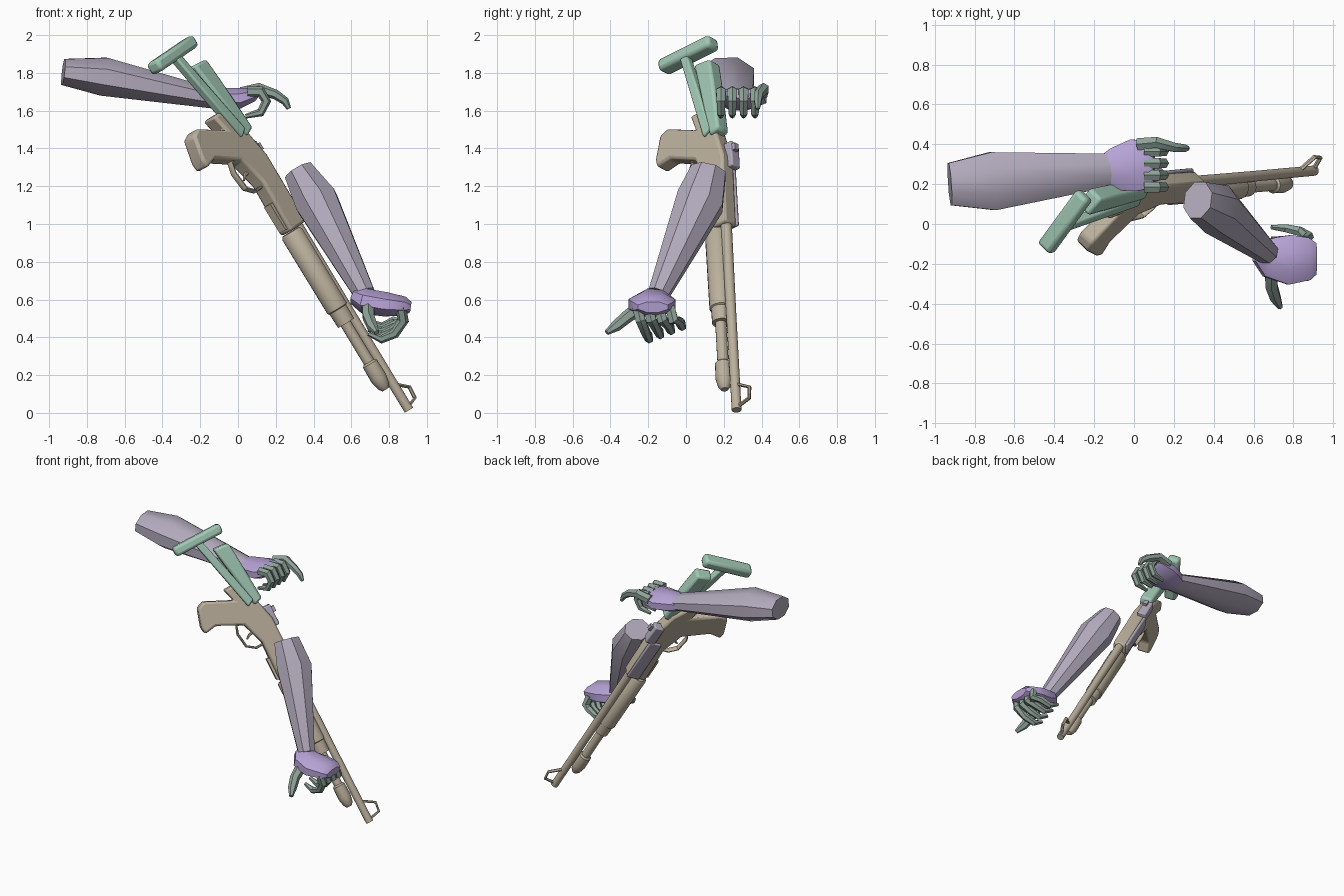
import bpy, bmesh
from mathutils import Vector, Matrix

if "Cube" in bpy.data.objects:
    bpy.data.objects.remove(bpy.data.objects["Cube"])


def material(name, rgb):
    m = bpy.data.materials.new(name)
    m.use_nodes = True
    m.diffuse_color = (*rgb, 1)
    m.node_tree.nodes["Principled BSDF"].inputs["Base Color"].default_value = (*rgb, 1)
    return m


TAN = material("tan metal", (.50, .435, .335))
GREEN = material("pale green", (.36, .58, .46))
LILAC = material("grey lilac", (.44, .40, .50))
PURPLE = material("soft purple", (.48, .37, .68))
SAGE = material("sage grey", (.27, .36, .31))

# Gun frame: local x runs to the muzzle, z towards the sights
fwd = Vector((.517, .048, -.854)).normalized()
up = Vector((.55, .75, .37))
up = (up - fwd * up.dot(fwd)).normalized()
left = up.cross(fwd)
GUN = Matrix((fwd, left, up)).transposed().to_4x4()
GUN.translation = (.905, .268, .015)
WORLD = Matrix.Identity(4)


def finish(name, bm, mat, frame, bevel=0):
    bmesh.ops.recalc_face_normals(bm, faces=bm.faces)
    bm.transform(frame)
    mesh = bpy.data.meshes.new(name)
    bm.to_mesh(mesh)
    bm.free()
    mesh.materials.append(mat)
    ob = bpy.data.objects.new(name, mesh)
    bpy.context.collection.objects.link(ob)
    if bevel:
        mod = ob.modifiers.new("soft edges", "BEVEL")
        mod.width, mod.segments = bevel, 2
    bpy.ops.object.select_all(action="DESELECT")
    ob.select_set(True)
    bpy.context.view_layer.objects.active = ob
    bpy.ops.object.shade_smooth_by_angle(angle=.6)
    return ob


def loft(name, path, radii, mat, side=(0, 1, 0), sides=8, frame=WORLD):
    """Elliptical rings along a path; a radius is a number or (side, other)."""
    from math import cos, sin, tau
    bm = bmesh.new()
    path = [Vector(p) for p in path]
    rings = []
    for i, p in enumerate(path):
        t = (path[min(i + 1, len(path) - 1)] - path[max(i - 1, 0)]).normalized()
        s = Vector(side)
        s = (s - t * s.dot(t)).normalized()
        n = t.cross(s)
        w, h = radii[i] if isinstance(radii[i], tuple) else (radii[i], radii[i])
        angles = [tau * (k + .5) / sides for k in range(sides)]
        rings.append([bm.verts.new(p + s * w * cos(a) + n * h * sin(a)) for a in angles])
    for r0, r1 in zip(rings, rings[1:]):
        for k in range(sides):
            j = (k + 1) % sides
            bm.faces.new((r0[k], r0[j], r1[j], r1[k]))
    bm.faces.new(rings[0])
    bm.faces.new(rings[-1])
    return finish(name, bm, mat, frame)


def plate(name, outline, y0, y1, mat, bevel=0):
    """Side profile of the gun extruded across its width."""
    bm = bmesh.new()
    a = [bm.verts.new((x, y0, z)) for x, z in outline]
    b = [bm.verts.new((x, y1, z)) for x, z in outline]
    bm.faces.new(a)
    bm.faces.new(b)
    for i in range(len(a)):
        j = (i + 1) % len(a)
        bm.faces.new((a[i], a[j], b[j], b[i]))
    return finish(name, bm, mat, GUN, bevel)


def box(name, x0, x1, z0, z1, y0, y1, mat, bevel=0):
    return plate(name, [(x0, z0), (x1, z0), (x1, z1), (x0, z1)], y0, y1, mat, bevel)


def rod(name, stations, z, mat, sides=16):
    return loft(name, [(x, 0, z) for x, r in stations], [r for x, r in stations],
                mat, sides=sides, frame=GUN)


# Receiver with pistol grip
plate("receiver_and_grip", [(-1.14, -.11), (-1.44, -.10), (-1.60, -.155), (-1.685, -.33),
      (-1.67, -.42), (-1.72, -.425), (-1.85, -.385), (-1.87, -.33), (-1.78, -.14),
      (-1.875, -.17), (-1.875, -.09), (-1.75, -.01), (-1.55, .04), (-1.14, .035)],
      -.048, .045, TAN, .015)
box("loading_gate", -1.32, -1.16, -.125, -.1, -.025, .025, TAN)

# Barrel, magazine tube and pump
rod("barrel", [(-1.16, .03), (-.6, .027), (0, .026)], 0, TAN)
rod("magazine_tube", [(-.7, .03), (-.25, .03)], -.075, TAN)
rod("magazine_cap", [(-.33, .033), (-.32, .043), (-.23, .045), (-.18, .034), (-.16, .02)], -.075, TAN)
rod("pump_grip", [(-1.135, .052), (-1.12, .062), (-.66, .06), (-.655, .052), (-.57, .05)], -.07, TAN)

# Trigger group and front sight
loft("trigger_guard", [(-1.6, 0, -.14), (-1.62, 0, -.2), (-1.56, 0, -.22), (-1.46, 0, -.205),
     (-1.42, 0, -.15), (-1.42, 0, -.08)], [(.02, .009)] * 6, TAN, frame=GUN)
loft("trigger", [(-1.53, 0, -.1), (-1.52, 0, -.15), (-1.5, 0, -.18)], [.012, .01, .006], TAN,
     sides=6, frame=GUN)
loft("front_sight", [(-.02, 0, .02), (-.035, 0, .09), (-.1, 0, .098), (-.15, 0, .02)],
     [(.012, .009)] * 4, TAN, sides=6, frame=GUN)

# Shell carrier and rear sight
box("shell_carrier", -1.5, -1.15, -.05, .04, .04, .062, LILAC, .008)
box("rear_sight_base", -1.64, -1.49, .0, .07, -.005, .06, LILAC, .008)
box("rear_sight_post", -1.62, -1.58, .06, .09, .0, .03, LILAC)

# Shoulder stock
box("butt_plate", -2.3, -2.23, -.355, .005, -.07, .02, GREEN, .02)
plate("stock_strut", [(-2.24, -.205), (-2.24, -.155), (-1.73, -.02), (-1.70, -.075)],
      -.065, -.015, GREEN, .01)
plate("cheek_rest", [(-2.16, -.11), (-2.15, .0), (-2.0, .015), (-1.71, .035), (-1.69, -.03),
      (-1.95, -.075)], -.065, .025, GREEN, .015)

# Right arm, reaching across behind the stock
loft("right_forearm", [(-.925, .2, 1.805), (-.71, .215, 1.78), (-.11, .272, 1.66)],
     [(.115, .075), (.158, .11), (.088, .055)], LILAC)
loft("right_palm", [(-.16, .27, 1.66), (-.1, .275, 1.66), (0, .295, 1.665), (.08, .295, 1.685),
     (.1, .295, 1.69)], [(.08, .045), (.115, .063), (.142, .06), (.125, .04), (.1, .025)], PURPLE)
for i, finger in enumerate(("little", "ring", "middle", "index")):
    y = .185 + .06 * i
    loft(f"right_{finger}_finger", [(.05, y, 1.7), (.12, y, 1.7), (.15, y, 1.65), (.12, y, 1.59),
         (.04, y, 1.57)], [.03, .03, .026, .023, .012], SAGE, sides=6)
loft("right_thumb", [(.02, .4, 1.69), (.11, .41, 1.715), (.2, .385, 1.685), (.25, .38, 1.65),
     (.27, .38, 1.61)], [.035, .032, .026, .022, .012], SAGE, sides=6)

# Left arm, hanging in front of the barrel
loft("left_forearm", [(.32, .12, 1.28), (.415, .075, 1.12), (.67, -.145, .63)],
     [(.1, .085), (.135, .122), (.06, .06)], LILAC)
loft("left_palm", [(.625, -.135, .615), (.68, -.165, .59), (.78, -.18, .575), (.88, -.175, .565),
     (.915, -.175, .56)], [(.06, .05), (.11, .072), (.135, .07), (.115, .055), (.085, .03)], PURPLE)
for i, finger in enumerate(("index", "middle", "ring", "little")):
    y, lift = -.26 + .058 * i, .022 * i
    loft(f"left_{finger}_finger", [(.86, y, .56), (.875, y + .02, .49), (.83, y + .05, .42 + lift),
         (.76, y + .065, .39 + lift), (.69, y + .07, .42 + lift)],
         [.03, .03, .026, .023, .012], SAGE, sides=6)
loft("left_thumb", [(.69, -.24, .56), (.69, -.31, .51), (.71, -.37, .46), (.735, -.42, .425)],
     [.038, .034, .03, .014], SAGE, side=(1, 0, 0), sides=6)
